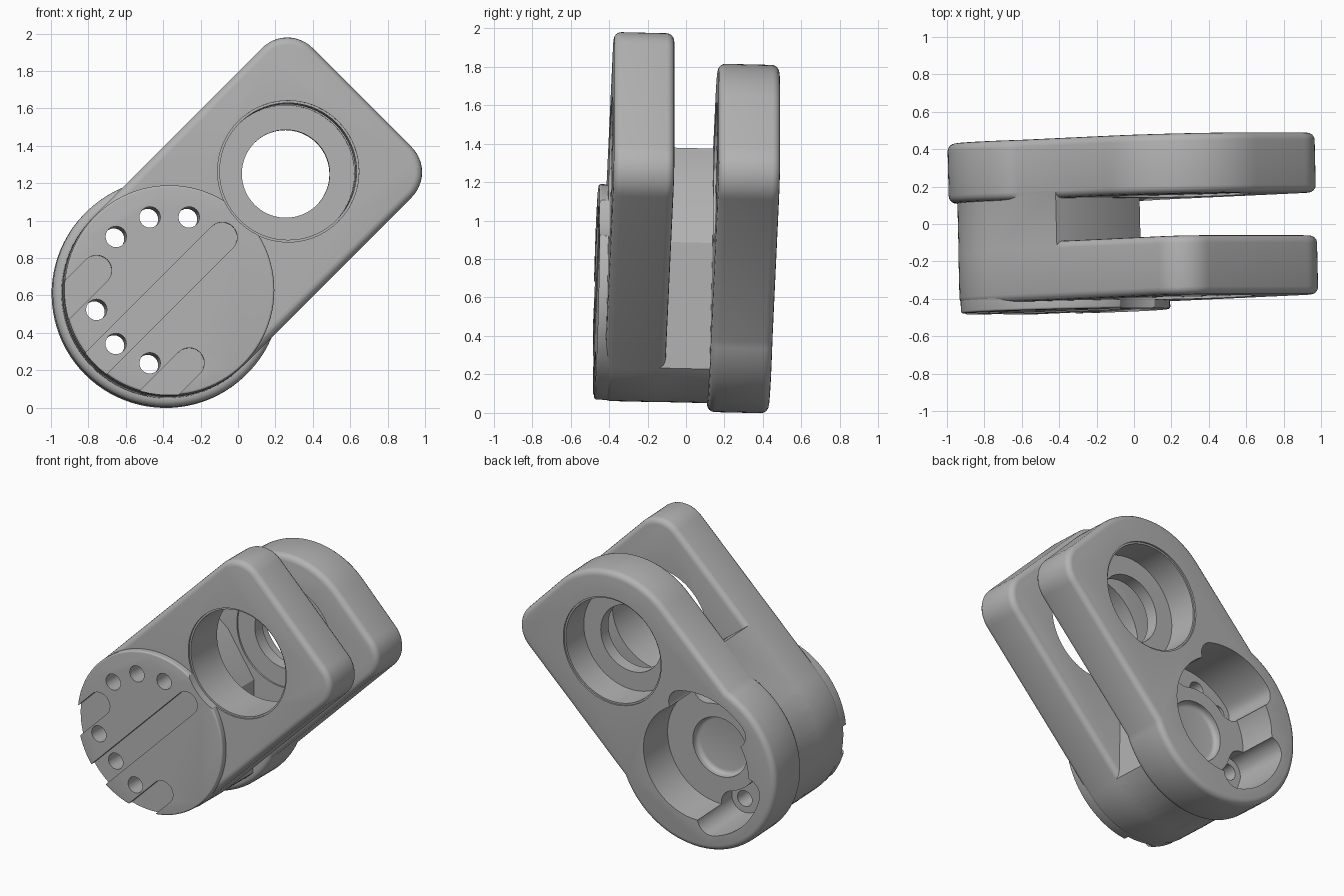
import bpy, bmesh, math
from mathutils import Matrix, Vector

if "Cube" in bpy.data.objects:
    bpy.data.objects.remove(bpy.data.objects["Cube"], do_unlink=True)

# Local frame: X along the arm, Y through the thickness, Z across the arm
PLACE = (Matrix.Translation((-0.377, -0.017, 0.618))
         @ Matrix.Rotation(math.radians(-45), 4, 'Y')
         @ Matrix.Rotation(0.033, 4, 'Z'))
HALF, END, BORE_X = 0.565, 1.46, 0.9
FRONT, PAD, BACK, GAP_A, GAP_B = -0.405, -0.45, 0.46, -0.09, 0.14

grey = bpy.data.materials.new("light_grey")
grey.use_nodes = True
grey.diffuse_color = (0.45, 0.45, 0.45, 1)
grey.node_tree.nodes["Principled BSDF"].inputs["Base Color"].default_value = (0.45, 0.45, 0.45, 1)


def arc(cx, cz, r, a0, a1, n=24):
    angles = [math.radians(a0 + (a1 - a0) * i / n) for i in range(n + 1)]
    return [(cx + r * math.cos(a), cz + r * math.sin(a)) for a in angles]


def prism(name, outline, y0, y1, bevel=0.0):
    """Extrude an outline through the thickness and round its rims."""
    bm = bmesh.new()
    face = bm.faces.new([bm.verts.new((x, y0, z)) for x, z in outline])
    out = bmesh.ops.extrude_face_region(bm, geom=[face])
    moved = [g for g in out["geom"] if isinstance(g, bmesh.types.BMVert)]
    bmesh.ops.translate(bm, verts=moved, vec=Vector((0, y1 - y0, 0)))
    bmesh.ops.recalc_face_normals(bm, faces=bm.faces)
    if bevel:
        rims = [e for e in bm.edges if abs(e.verts[0].co.y - e.verts[1].co.y) < 1e-6]
        bmesh.ops.bevel(bm, geom=rims, offset=bevel, segments=4, profile=0.5, affect='EDGES')
    mesh = bpy.data.meshes.new(name)
    bm.to_mesh(mesh)
    bm.free()
    mesh.materials.append(grey)
    obj = bpy.data.objects.new(name, mesh)
    bpy.context.collection.objects.link(obj)
    return obj


def disc(name, x, z, r, y0, y1, n=64, bevel=0.0):
    return prism(name, arc(x, z, r, 0, 360, n)[:-1], y0, y1, bevel)


def combine(target, tool, operation):
    bpy.context.view_layer.objects.active = target
    mod = target.modifiers.new(operation, 'BOOLEAN')
    mod.operation, mod.solver, mod.object = operation, 'EXACT', tool
    bpy.ops.object.modifier_apply(modifier=mod.name)
    bpy.data.objects.remove(tool, do_unlink=True)


# Front arm: round base, square end with soft corners
c = 0.19
front_outline = (arc(0, 0, HALF, 90, 270, 48)
                 + arc(END - c, c - HALF, c, -90, 0, 12)
                 + arc(END - c, HALF - c, c, 0, 90, 12))
housing = prism("housing", front_outline, FRONT, GAP_A, 0.04)

# Back arm: wider base flange, one tight corner and one full round corner
flange = 0.61
a = math.degrees(math.asin(HALF / flange))
back_outline = (arc(0, 0, flange, a, 360 - a, 56)
                + arc(END - c, c - HALF, c, -90, 0, 12)
                + arc(BORE_X, 0, HALF, 0, 90, 24))
combine(housing, prism("back_arm", back_outline, GAP_B, BACK, 0.04), 'UNION')

# Core joining the arms, with the faceted floor of the gap
w = HALF - 0.001
core_outline = arc(0, 0, w, 90, 270, 48) + [(0.016, -w), (0.48, -0.1), (0.55, 0.267), (0.51, w)]
combine(housing, prism("core", core_outline, FRONT + 0.1, BACK - 0.1), 'UNION')

# Round pad on the front
combine(housing, disc("pad", 0, 0, HALF - 0.004, PAD, FRONT + 0.15, 96, 0.012), 'UNION')

# Stepped bore through both arms, with narrow rim steps
for r, y0, y1 in [(0.366, -1, GAP_B + 0.012), (0.235, -1, 1), (0.366, GAP_B + 0.1, 1),
                  (0.378, -1, FRONT + 0.012), (0.378, BACK - 0.012, 1)]:
    combine(housing, disc("bore_cutter", BORE_X, 0, r, y0, y1, 72), 'DIFFERENCE')

# Round pocket in the back with a dished floor
combine(housing, disc("pocket_cutter", 0, 0, 0.405, BACK - 0.28, 1), 'DIFFERENCE')
combine(housing, disc("dish_cutter", 0, 0, 0.21, BACK - 0.33, 1, 64, 0.03), 'DIFFERENCE')

# Two curved lobes beside the pocket, each over three through holes
ring, lobe = 0.404, 0.1
for mid in (60, 180):
    lo, hi = mid - 30, mid + 30
    ends = [(ring * math.cos(math.radians(t)), ring * math.sin(math.radians(t))) for t in (lo, hi)]
    outline = (arc(0, 0, ring + lobe, lo, hi, 20)
               + arc(*ends[1], lobe, hi, hi + 180, 12)[1:]
               + arc(0, 0, ring - lobe, hi, lo, 20)[1:]
               + arc(*ends[0], lobe, lo + 180, lo + 360, 12)[1:-1])
    combine(housing, prism("lobe_cutter", outline, BACK - 0.4, 1), 'DIFFERENCE')
    for t in (lo, mid, hi):
        x, z = ring * math.cos(math.radians(t)), ring * math.sin(math.radians(t))
        combine(housing, disc("hole_cutter", x, z, 0.056, -1, 1, 24), 'DIFFERENCE')

# Shallow round-ended slots across the pad
s = 0.08
for x, z in [(0.4, 0), (-0.2, 0.35), (-0.2, -0.35)]:
    outline = arc(x, z, s, -90, 90, 16) + [(-0.8, z + s), (-0.8, z - s)]
    combine(housing, prism("slot_cutter", outline, -1, PAD + 0.043), 'DIFFERENCE')

# Place and shade
housing.matrix_world = PLACE
bpy.ops.object.select_all(action='DESELECT')
housing.select_set(True)
bpy.context.view_layer.objects.active = housing
bpy.ops.object.shade_smooth_by_angle(angle=math.radians(30))
